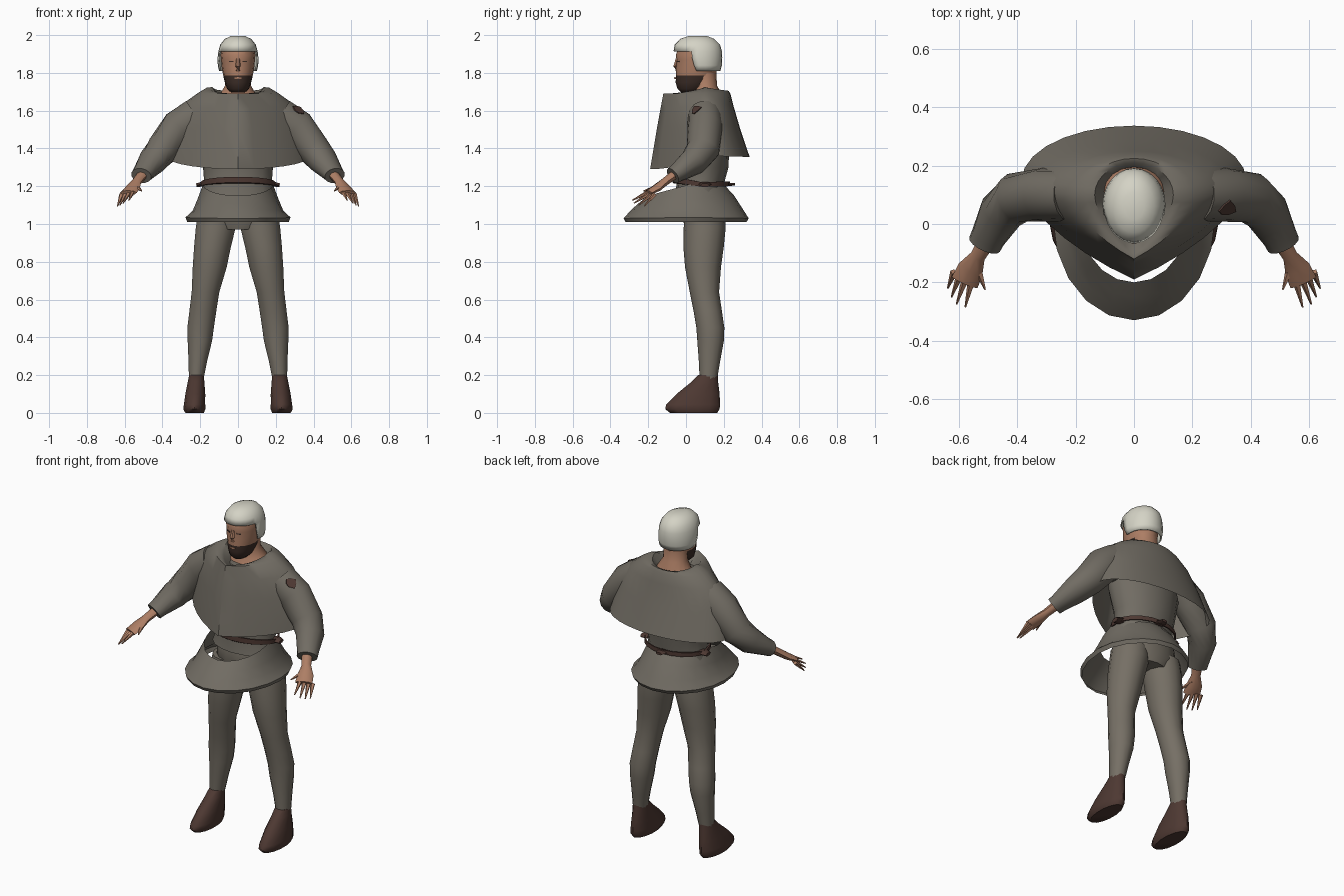
import bpy, bmesh, math
from mathutils import Vector

cube = bpy.data.objects.get("Cube")
if cube:
    bpy.data.objects.remove(cube)


def material(name, r, g, b):
    m = bpy.data.materials.new(name)
    m.use_nodes = True
    m.diffuse_color = (r, g, b, 1)
    node = m.node_tree.nodes["Principled BSDF"]
    node.inputs["Base Color"].default_value = (r, g, b, 1)
    node.inputs["Roughness"].default_value = 0.9
    return m


cloth = material("grey wool", .165, .15, .125)
hose_mat = material("hose grey", .18, .16, .13)
skin = material("skin", .42, .21, .13)
linen = material("linen", .66, .65, .56)
leather = material("brown leather", .075, .04, .032)
hair = material("dark hair", .045, .026, .02)


def skin_rings(name, rings, mats, caps=(True, True), angle=50):
    """Bridge closed rings of points into one smooth shaded object."""
    bm = bmesh.new()
    loops = [[bm.verts.new(p) for p in ring] for ring in rings]
    n = len(loops[0])
    for a, b in zip(loops, loops[1:]):
        for i in range(n):
            j = (i + 1) % n
            bm.faces.new((a[i], a[j], b[j], b[i]))
    if caps[0]:
        bm.faces.new(loops[0][::-1])
    if caps[1]:
        bm.faces.new(loops[-1])
    bmesh.ops.recalc_face_normals(bm, faces=bm.faces)
    me = bpy.data.meshes.new(name)
    bm.to_mesh(me)
    bm.free()
    ob = bpy.data.objects.new(name, me)
    bpy.context.collection.objects.link(ob)
    for m in mats:
        me.materials.append(m)
    bpy.ops.object.select_all(action="DESELECT")
    ob.select_set(True)
    bpy.context.view_layer.objects.active = ob
    bpy.ops.object.shade_smooth_by_angle(angle=math.radians(angle))
    return ob


def oval(w, front, back, z, n=16, mid=None, zs=None, zb=None, cx=0, vee=0):
    """Oval ring; front, side and back may differ in depth and height."""
    mid = (front + back) / 2 if mid is None else mid
    zs = z if zs is None else zs
    zb = z if zb is None else zb
    pts = []
    for i in range(n):
        t = math.tau * i / n
        s, c = math.sin(t), math.cos(t)
        if c > 0:
            k = c * (1 - vee) + (1 - abs(s)) * vee
            pts.append(Vector((cx + w * s, mid + (front - mid) * k, zs + (z - zs) * c)))
        else:
            pts.append(Vector((cx + w * s, mid - (back - mid) * c, zs - (zb - zs) * c)))
    return pts


def tube(name, path, mat, n=10):
    """Tube along (x, y, z, width, height) stations."""
    pts = [Vector(p[:3]) for p in path]
    rings = []
    for i, p in enumerate(path):
        d = (pts[min(i + 1, len(pts) - 1)] - pts[max(i - 1, 0)]).normalized()
        u = d.cross(Vector((0, 0, 1))).normalized()
        v = u.cross(d)
        rings.append([pts[i] + u * p[3] * math.cos(math.tau * k / n)
                      + v * p[4] * math.sin(math.tau * k / n) for k in range(n)])
    return skin_rings(name, rings, [mat])


def sided(path, s):
    return [(p[0] * s, *p[1:]) for p in path]


# Tunic body under the cape
body = [(.2, -.06, .2, 1.14), (.178, -.05, .2, 1.21), (.185, -.05, .225, 1.3),
        (.22, -.07, .23, 1.45), (.2, -.07, .2, 1.58), (.13, -.02, .17, 1.65)]
skin_rings("tunic_body", [oval(*r) for r in body], [cloth], (False, True))

# Flared skirt, open at the top in front
skirt = [(.185, -.2, .2, 1.15, 1.21, 1.21), (.215, -.25, .255, 1.11, 1.13, 1.15),
         (.24, -.29, .3, 1.075, 1.07, 1.08), (.278, -.33, .332, 1.03, 1.035, 1.03),
         (.268, -.32, .32, 1.01, 1.01, 1.01)]
skin_rings("tunic_skirt", [oval(w, f, b, z, 20, .02, zs, zb) for w, f, b, z, zs, zb in skirt],
           [cloth], (False, False))

# Belt with a small knot on each hip
belt = [(.19, -.065, .225, 1.215, 1.2, 1.2), (.198, -.072, .232, 1.22, 1.198, 1.2),
        (.198, -.072, .232, 1.25, 1.222, 1.225), (.188, -.065, .225, 1.25, 1.222, 1.225)]
skin_rings("belt", [oval(w, f, b, z, 20, None, zs, zb) for w, f, b, z, zs, zb in belt],
           [leather], (False, False), 30)
for s, side in ((1, "left"), (-1, "right")):
    tube("belt_knot_" + side, sided([(.17, .1, 1.21, .03, .012), (.195, .1, 1.21, .035, .014),
                                     (.22, .1, 1.205, .025, .012)], s), leather, 6)
tube("belt_end", [(0, .21, 1.21, .04, .01), (0, .26, 1.21, .02, .008)], leather, 6)

# Shoulder cape with folded collar: width, front, widest y, back, heights
cape = [(.09, -.04, .09, .18, 1.64, 1.66, 1.64), (.135, -.1, .1, .21, 1.68, 1.725, 1.7),
        (.165, -.112, .1, .225, 1.69, 1.722, 1.705), (.21, -.12, .1, .235, 1.69, 1.695, 1.69),
        (.28, -.135, .11, .25, 1.61, 1.645, 1.63), (.335, -.155, .12, .285, 1.5, 1.54, 1.51),
        (.385, -.19, .15, .337, 1.29, 1.36, 1.355)]
collar_cape = skin_rings("shoulder_cape",
                         [oval(w, f, b, z, 28, m, zs, zb, 0, .5) for w, f, m, b, z, zs, zb in cape],
                         [cloth], (False, False))

# Sleeves, hands and fingers
sleeve = [(.22, .1, 1.57, .09, .1), (.31, .1, 1.51, .092, .1), (.4, .09, 1.395, .088, .088),
          (.455, .04, 1.33, .078, .075), (.5, -.045, 1.272, .06, .05),
          (.512, -.07, 1.256, .058, .045)]
palm = [(.505, -.06, 1.262, .03, .025), (.535, -.11, 1.225, .026, .022),
        (.56, -.155, 1.19, .045, .02), (.58, -.2, 1.165, .048, .014)]
tips = [(.578, -.285, 1.125), (.608, -.275, 1.11), (.625, -.25, 1.1), (.638, -.22, 1.095)]
for s, side in ((1, "left"), (-1, "right")):
    tube("sleeve_" + side, sided(sleeve, s), cloth, 14)
    tube("hand_" + side, sided(palm, s), skin, 8)
    for i, tip in enumerate(tips):
        root = (.556 + .02 * i, -.195 + .01 * i, 1.172 - .005 * i, .014, .012)
        tube("finger_%s_%d" % (side, i + 1), sided([root, (*tip, .003, .003)], s), skin, 5)
    tube("thumb_" + side, sided([(.54, -.14, 1.2, .018, .015), (.51, -.225, 1.175, .003, .003)], s),
         skin, 5)

# Patch on the left shoulder, pressed onto the cloth
centre, facing = Vector((.305, .06, 1.595)), Vector((.75, -.45, .5)).normalized()
u = facing.cross(Vector((0, 0, 1))).normalized()
v = u.cross(facing)
targets = [collar_cape, bpy.data.objects["sleeve_left"]]
bpy.context.view_layer.update()
rim = []
for k in range(7):
    a = math.tau * k / 7
    r = .034 if k % 2 else .026
    start = centre + u * r * math.cos(a) + v * r * math.sin(a) + facing * .3
    hits = [h[1] for h in (t.ray_cast(start, -facing) for t in targets) if h[0]]
    rim.append(min(hits, key=lambda p: (p - start).length) if hits else start - facing * .3)
skin_rings("shoulder_patch", [[p + facing * d for p in rim] for d in (.002, .008)], [leather])

# Hips, legs and shoes
hips = [(.12, .0, .2, .97), (.195, -.02, .215, 1.03), (.19, -.02, .21, 1.12), (.165, 0, .19, 1.2)]
skin_rings("hips", [oval(*r) for r in hips], [hose_mat])
leg = [(.105, -.01, .205, 1.05, .11), (.108, -.012, .21, .98, .118), (.1, -.014, .2, .88, .135),
       (.092, -.005, .185, .77, .15), (.075, .02, .175, .64, .172), (.073, .04, .19, .54, .186),
       (.072, .055, .203, .45, .198), (.066, .06, .2, .38, .202), (.05, .068, .18, .27, .213),
       (.04, .072, .165, .18, .221)]
shoe = [(.05, -.085, .165, .0, .23), (.06, -.11, .178, .02, .231), (.058, -.105, .18, .045, .23),
        (.054, -.05, .178, .1, .226), (.045, .03, .17, .165, .222), (.04, .065, .168, .2, .22)]
for s, side in ((1, "left"), (-1, "right")):
    for name, rows, mat in (("leg_", leg, hose_mat), ("shoe_", shoe, leather)):
        skin_rings(name + side, [oval(w, f, b, z, 14, cx=s * x) for w, f, b, z, x in rows], [mat])

# Neck and head; the lower front of the face is beard
neck = [(.14, .0, .2, 1.62), (.1, .03, .195, 1.68), (.07, .04, .165, 1.73), (.07, .03, .16, 1.8)]
skin_rings("neck", [oval(*r) for r in neck], [skin])
face = [(.035, -.025, .07, 1.695), (.058, -.045, .1, 1.715), (.07, -.055, .14, 1.75),
        (.078, -.052, .16, 1.785), (.086, -.054, .165, 1.83), (.09, -.05, .17, 1.87),
        (.092, -.054, .17, 1.895), (.085, -.035, .16, 1.94)]
head = skin_rings("head", [oval(*r) for r in face], [skin, hair], (True, True), 70)
for p in head.data.polygons:
    p.material_index = int(p.center.z < 1.786 and p.center.y < .075)
tube("nose", [(0, -.047, 1.875, .009, .008), (0, -.056, 1.835, .014, .013),
              (0, -.05, 1.812, .013, .008)], skin, 6)
tube("mouth", [(-.018, -.053, 1.772, .003, .004), (0, -.059, 1.773, .004, .005),
               (.018, -.053, 1.772, .003, .004)], skin, 6)
for s, side in ((1, "left"), (-1, "right")):
    tube("eye_" + side, sided([(.024, -.047, 1.86, .003, .004), (.046, -.036, 1.86, .003, .004)], s),
         hair, 6)

# Linen coif: domed shell with the face opening removed
dome = [(.1, -.02, .182, 1.81), (.107, -.045, .19, 1.84), (.108, -.062, .192, 1.88),
        (.104, -.066, .19, 1.915), (.094, -.06, .18, 1.95), (.07, -.03, .15, 1.98),
        (.035, .015, .11, 1.996)]
coif = skin_rings("coif", [oval(*r, n=24) for r in dome], [linen], (False, True), 80)
bm = bmesh.new()
bm.from_mesh(coif.data)
opening = [f for f in bm.faces if f.calc_center_median().z < 1.912
           and f.calc_center_median().y < .04 + (1.88 - f.calc_center_median().z) * .4]
bmesh.ops.delete(bm, geom=opening, context="FACES")
bm.to_mesh(coif.data)
bm.free()
shell = coif.modifiers.new("thickness", "SOLIDIFY")
shell.thickness = .008
shell.offset = -1
